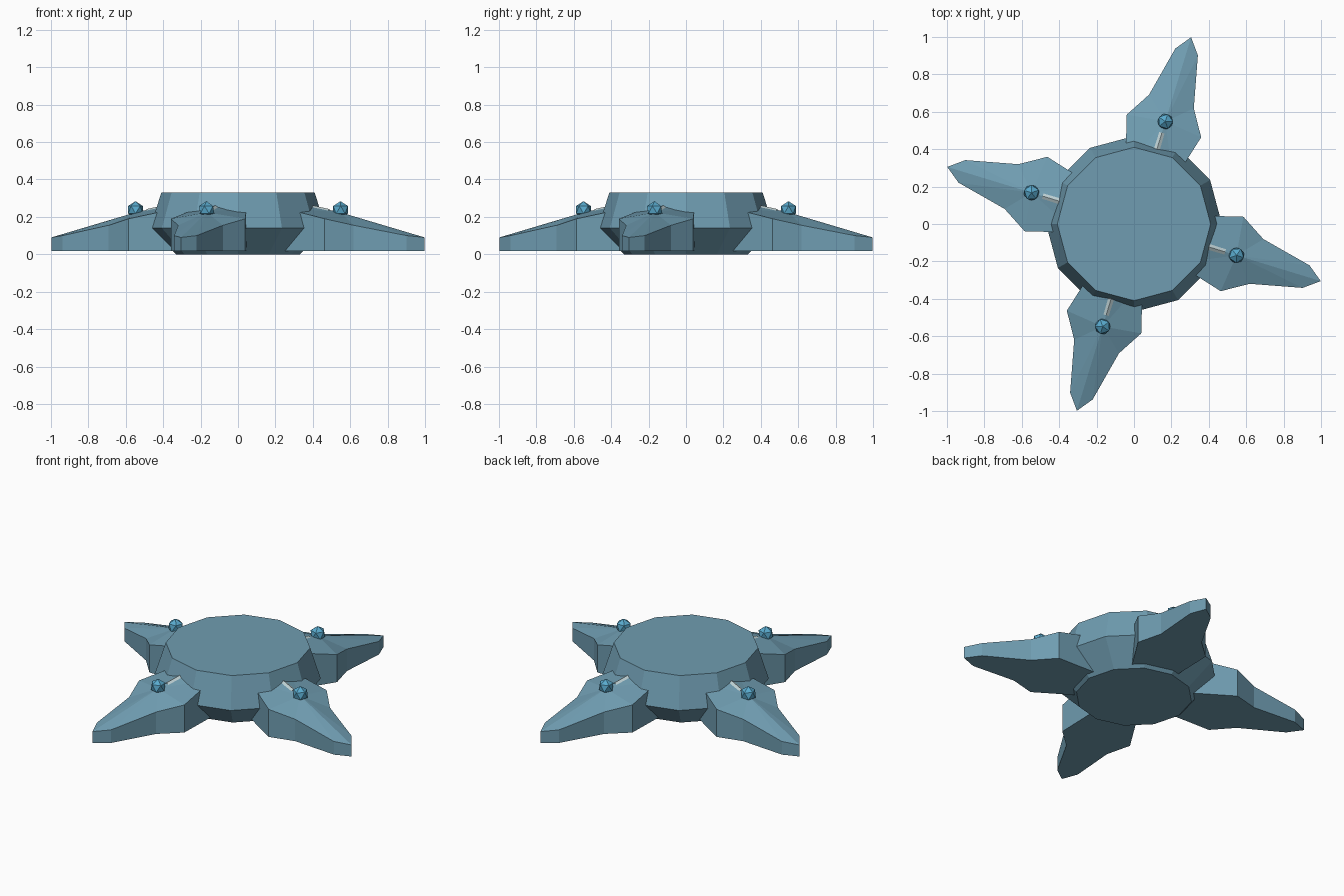
import bpy, bmesh, math
from mathutils import Matrix

if "Cube" in bpy.data.objects:
    bpy.data.objects.remove(bpy.data.objects["Cube"])


def material(name, rgb):
    m = bpy.data.materials.new(name)
    m.diffuse_color = (*rgb, 1)
    m.use_nodes = True
    m.node_tree.nodes["Principled BSDF"].inputs["Base Color"].default_value = m.diffuse_color
    return m


STONE = material("blue grey stone", (0.16, 0.335, 0.44))
CRYSTAL = material("bright blue crystal", (0.10, 0.40, 0.61))
PALE = material("pale inlay", (0.50, 0.62, 0.64))


def add(name, bm, mat, matrix=None):
    bmesh.ops.recalc_face_normals(bm, faces=bm.faces)
    me = bpy.data.meshes.new(name)
    bm.to_mesh(me)
    bm.free()
    me.materials.append(mat)
    ob = bpy.data.objects.new(name, me)
    if matrix:
        ob.matrix_world = matrix
    bpy.context.collection.objects.link(ob)


# Twelve-sided central hub, lofted from rings of (radius, height)
bm = bmesh.new()
rings = []
for r, z in [(0.33, 0), (0.34, 0.01), (0.47, 0.14), (0.41, 0.33)]:
    rings.append([bm.verts.new((r * math.cos(math.pi * i / 6),
                                r * math.sin(math.pi * i / 6), z)) for i in range(12)])
for a, b in zip(rings, rings[1:]):
    for i in range(12):
        j = (i + 1) % 12
        bm.faces.new((a[i], a[j], b[j], b[i]))
bm.faces.new(rings[0][::-1])
bm.faces.new(rings[-1])
add("hub", bm, STONE)


# Arm: (distance out, half width, rim height), roofed by a fan to one peak
STATIONS = [(0.28, 0.134, 0.25), (0.548, 0.208, 0.19),
            (0.685, 0.125, 0.155), (0.962, 0.063, 0.10)]


def arm_mesh():
    bm = bmesh.new()
    rim = [(u, -w, z) for u, w, z in STATIONS] + [(1.044, 0, 0.09)]
    rim += [(u, w, z) for u, w, z in reversed(STATIONS)] + [(0.28, 0, 0.285)]
    top = [bm.verts.new(p) for p in rim]
    low = [bm.verts.new((x, y, 0.018)) for x, y, _ in rim]
    peak = bm.verts.new((0.573, 0, 0.224))
    for i in range(len(rim)):
        j = (i + 1) % len(rim)
        bm.faces.new((low[i], low[j], top[j], top[i]))
        bm.faces.new((top[i], top[j], peak))
    bm.faces.new(low[::-1])
    return bm


# Pale ridged inlay running from the hub to the crystal
def inlay_mesh():
    bm = bmesh.new()
    ends = []
    for u, z in [(0.37, 0.272), (0.51, 0.242)]:
        ends.append([bm.verts.new(p) for p in
                     [(u, -0.03, z - 0.018), (u, 0, z), (u, 0.03, z - 0.018), (u, 0, z - 0.05)]])
    a, b = ends
    for i in range(4):
        j = (i + 1) % 4
        bm.faces.new((a[i], a[j], b[j], b[i]))
    bm.faces.new(a)
    bm.faces.new(b)
    return bm


# Four arms, each with inlay and crystal
for k in range(4):
    rot = Matrix.Rotation(math.radians(-17 + 90 * k), 4, 'Z')
    add(f"arm_{k + 1}", arm_mesh(), STONE, rot)
    add(f"inlay_{k + 1}", inlay_mesh(), PALE, rot)
    bm = bmesh.new()
    bmesh.ops.create_icosphere(bm, subdivisions=1, radius=0.046)
    add(f"crystal_{k + 1}", bm, CRYSTAL, rot @ Matrix.Translation((0.573, 0, 0.238)))
